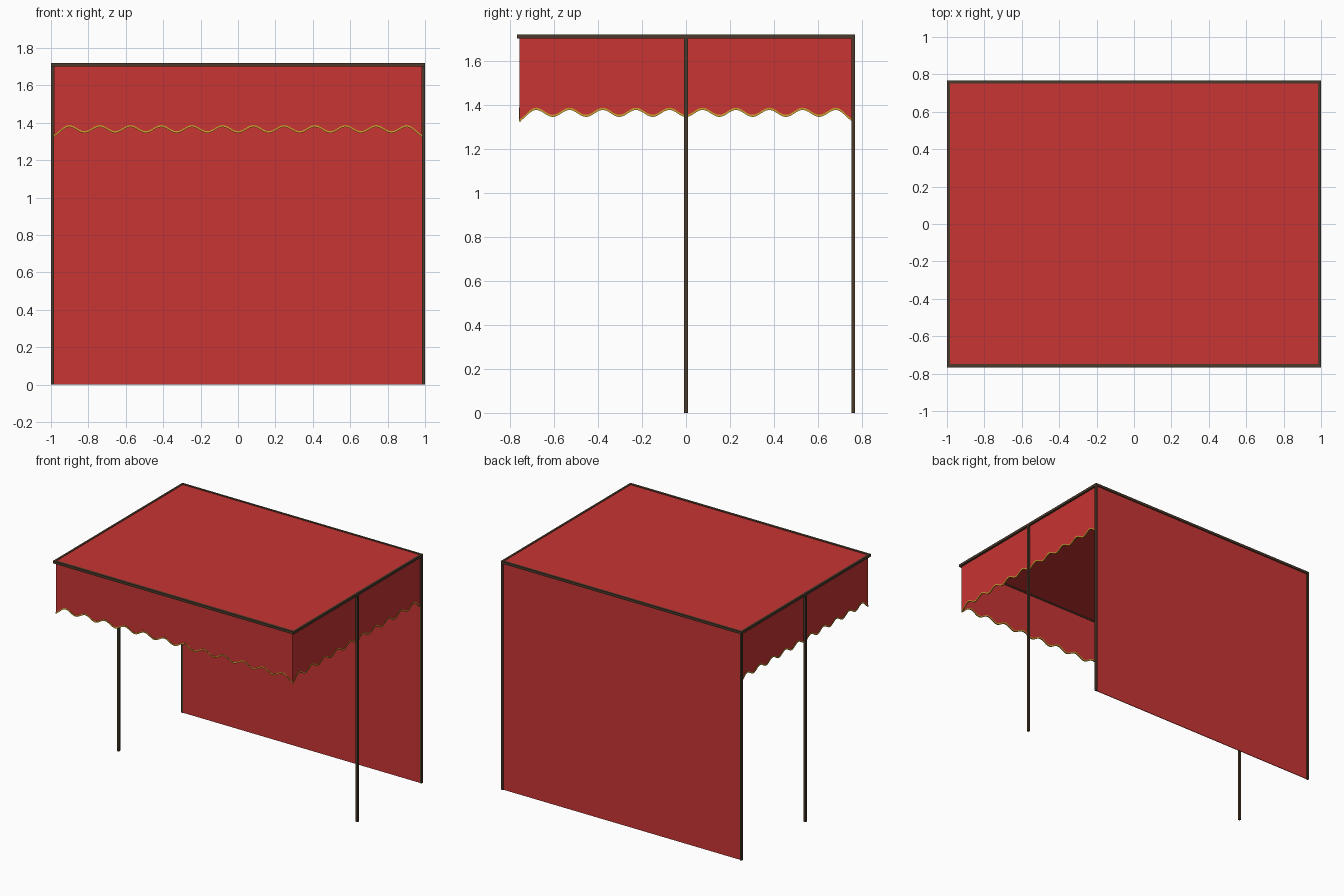
import bpy, bmesh
from math import cos, pi

if "Cube" in bpy.data.objects:
    bpy.data.objects.remove(bpy.data.objects["Cube"])

def material(name, rgb):
    m = bpy.data.materials.new(name)
    m.diffuse_color = (*rgb, 1)
    m.use_nodes = True
    m.node_tree.nodes["Principled BSDF"].inputs["Base Color"].default_value = m.diffuse_color
    return m

RED = material("red_fabric", (0.58, 0.035, 0.033))
WOOD = material("dark_wood", (0.07, 0.042, 0.024))
GOLD = material("gold_trim", (0.62, 0.36, 0.03))

TOP, HX, HY = 1.72, 1.0, 0.768          # overall height and half sizes
FX, FY = 0.985, 0.757                   # half sizes of the fabric

def finish(name, bm, mat):
    bmesh.ops.recalc_face_normals(bm, faces=bm.faces[:])
    me = bpy.data.meshes.new(name)
    bm.to_mesh(me)
    bm.free()
    me.materials.append(mat)
    ob = bpy.data.objects.new(name, me)
    bpy.context.collection.objects.link(ob)
    return ob

def box(name, lo, hi, mat):
    bm = bmesh.new()
    bmesh.ops.create_cube(bm, size=1)
    for v in bm.verts:
        v.co = [(a + b) / 2 + c * (b - a) for a, b, c in zip(lo, hi, v.co)]
    return finish(name, bm, mat)

def hem(u, half, waves):
    """Height of the scalloped hem, dipping lower at both corners."""
    period = 2 * half / waves
    t = max(0, (abs(u) - half + period / 2) / (period / 2))
    return 1.367 - 0.016 * cos(2 * pi * (u + half) / period) - 0.021 * t * t

def strip(name, place, half, waves, out, mat, upper, lower, thick):
    """Solid band between two heights that follow u along one side."""
    n = waves * 12
    bm = bmesh.new()
    rings = []
    for i in range(n + 1):
        u = -half + 2 * half * i / n
        h = hem(u, half, waves)
        a, b = upper(h), lower(h)
        rings.append([bm.verts.new(place(u, d, z)) for d, z in
                      ((out, a), (out, b), (out - thick, b), (out - thick, a))])
    for r, s in zip(rings, rings[1:]):
        for k in range(4):
            bm.faces.new((r[k], r[k - 1], s[k - 1], s[k]))
    bm.faces.new(rings[0])
    bm.faces.new(rings[-1])
    finish(name, bm, mat)

# Valances with scalloped hems and gold trim: front, left, right
sides = {
    "front": (lambda u, d, z: (u, -d, z), FX, 12, FY),
    "left": (lambda u, d, z: (-d, u, z), FY, 10, FX),
    "right": (lambda u, d, z: (d, u, z), FY, 10, FX),
}
for side, (place, half, waves, out) in sides.items():
    strip(side + "_valance", place, half, waves, out, RED,
          lambda h: TOP - 0.012, lambda h: h, 0.004)
    strip(side + "_valance_trim", place, half, waves, out + 0.002, GOLD,
          lambda h: h + 0.004, lambda h: h - 0.006, 0.008)

# Roof cloth and back wall
box("roof_cloth", (-FX - 0.005, -FY, TOP - 0.009), (FX + 0.005, FY, TOP - 0.004), RED)
box("back_wall", (-FX - 0.005, FY - 0.002, 0), (FX + 0.005, FY + 0.003, TOP - 0.01), RED)

# Top frame rails
box("front_rail", (-HX, -HY, TOP - 0.019), (HX, -HY + 0.019, TOP), WOOD)
box("back_rail", (-HX, HY - 0.016, TOP - 0.019), (HX, HY, TOP), WOOD)
for s, side in ((-1, "left"), (1, "right")):
    x0, x1 = sorted((s * HX, s * (HX - 0.015)))
    box(side + "_rail", (x0, -HY, TOP - 0.019), (x1, HY, TOP), WOOD)
    # Middle and back posts
    box(side + "_middle_post", (x0, -0.009, 0), (x1, 0.009, TOP - 0.01), WOOD)
    box(side + "_back_post", (x0, HY - 0.016, 0), (x1, HY, TOP - 0.01), WOOD)
